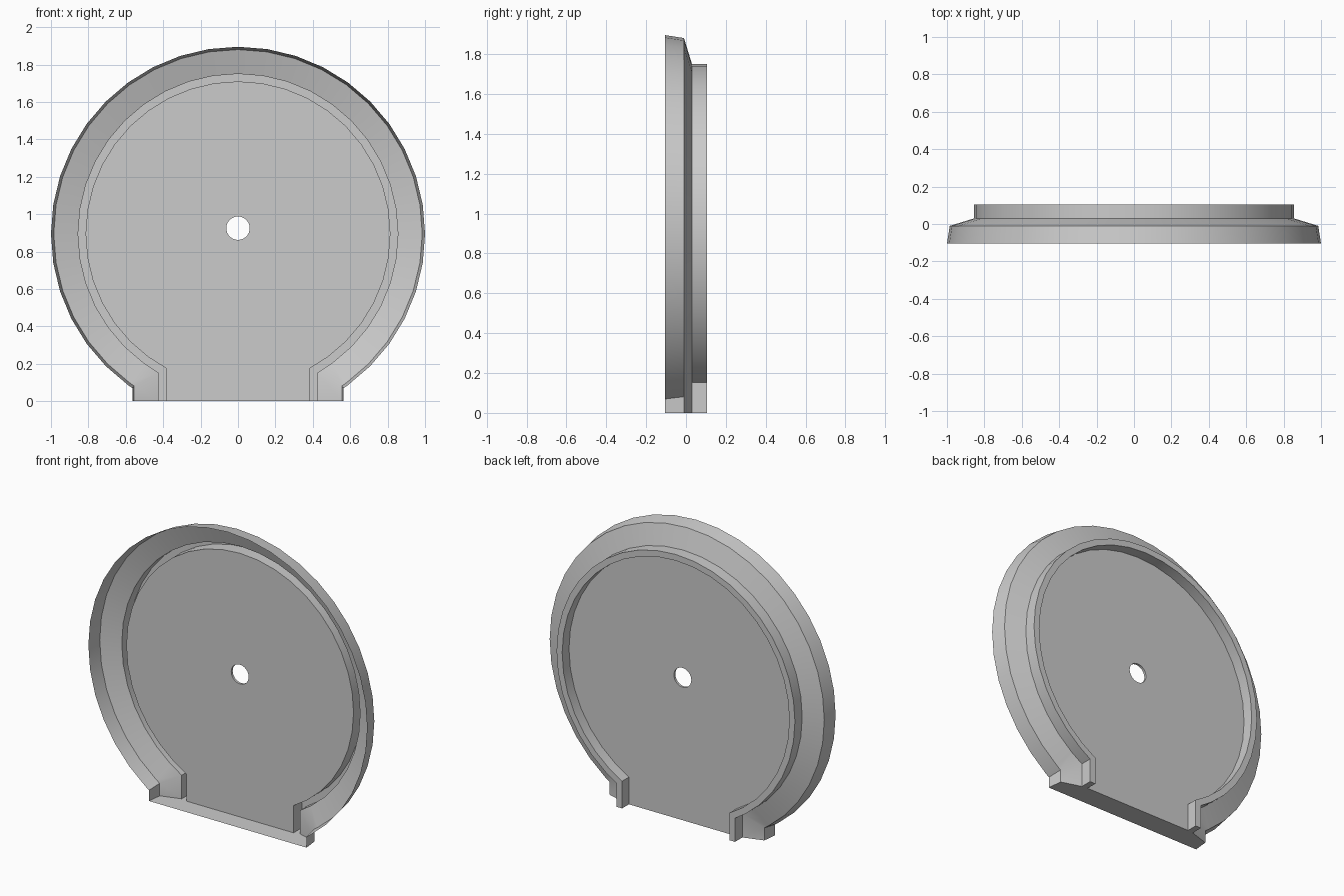
import bpy, bmesh
from math import sin, cos, radians, sqrt, tau

cube = bpy.data.objects.get("Cube")
if cube:
    bpy.data.objects.remove(cube)

CENTRE = 0.895                    # height of the round body's centre
PLATE_FRONT, PLATE_BACK = 0.02, 0.035

grey = bpy.data.materials.new("light_grey")
grey.use_nodes = True
colour = (0.6, 0.6, 0.6, 1)
grey.diffuse_color = colour
grey.node_tree.nodes["Principled BSDF"].inputs["Base Color"].default_value = colour


def add_loop(bm, radius, half_width, y):
    """Round outline that drops straight down to the base at +-half_width."""
    drop = CENTRE - sqrt(radius ** 2 - half_width ** 2)
    points = [(half_width, 0), (half_width, drop)]
    for a in range(36, 325, 9):
        t = radians(a)
        points.append((radius * sin(t), CENTRE - radius * cos(t)))
    points += [(-half_width, drop), (-half_width, 0)]
    return [bm.verts.new((x, y, z)) for x, z in points]


def bridge(bm, a, b, closed=False):
    n = len(a)
    for i in range(n if closed else n - 1):
        j = (i + 1) % n
        bm.faces.new((a[i], a[j], b[j], b[i]))


def ring_edges(bm, verts):
    pairs = zip(verts, verts[1:] + verts[:1])
    return [bm.edges.get(p) or bm.edges.new(p) for p in pairs]


def finish(bm, name):
    bmesh.ops.recalc_face_normals(bm, faces=bm.faces)
    mesh = bpy.data.meshes.new(name)
    bm.to_mesh(mesh)
    bm.free()
    mesh.materials.append(grey)
    obj = bpy.data.objects.new(name, mesh)
    bpy.context.collection.objects.link(obj)
    bpy.ops.object.select_all(action='DESELECT')
    obj.select_set(True)
    bpy.context.view_layer.objects.active = obj
    bpy.ops.object.shade_smooth_by_angle(angle=radians(30))


# Thin shell: flared rim, sloped shoulder and a channel around the back
bm = bmesh.new()
profile = [(1.0, 0.565, -0.105), (0.985, 0.555, -0.01), (0.855, 0.425, 0.03),
           (0.855, 0.425, 0.105), (0.815, 0.385, 0.105), (0.815, 0.385, PLATE_BACK)]
loops = [add_loop(bm, *p) for p in profile]
for a, b in zip(loops, loops[1:]):
    bridge(bm, a, b)

# Flat floor closing the cut-off bottom
inner = [bm.verts.new((s * 0.385, PLATE_FRONT, 0)) for s in (1, -1)]
bm.faces.new([l[0] for l in loops] + inner + [l[-1] for l in reversed(loops)])
finish(bm, "rim_shell")

# Back plate with a round centre hole
bm = bmesh.new()
outer, holes = [], []
for y in (PLATE_FRONT, PLATE_BACK):
    outline = add_loop(bm, 0.815, 0.385, y)
    hole = [bm.verts.new((0.0625 * cos(tau * i / 32), y, 0.925 + 0.0625 * sin(tau * i / 32)))
            for i in range(32)]
    edges = ring_edges(bm, outline) + ring_edges(bm, hole)
    bmesh.ops.triangle_fill(bm, edges=edges, use_beauty=True, normal=(0, -1, 0))
    outer.append(outline)
    holes.append(hole)
bridge(bm, *outer, closed=True)
bridge(bm, *holes, closed=True)
finish(bm, "centre_plate")
